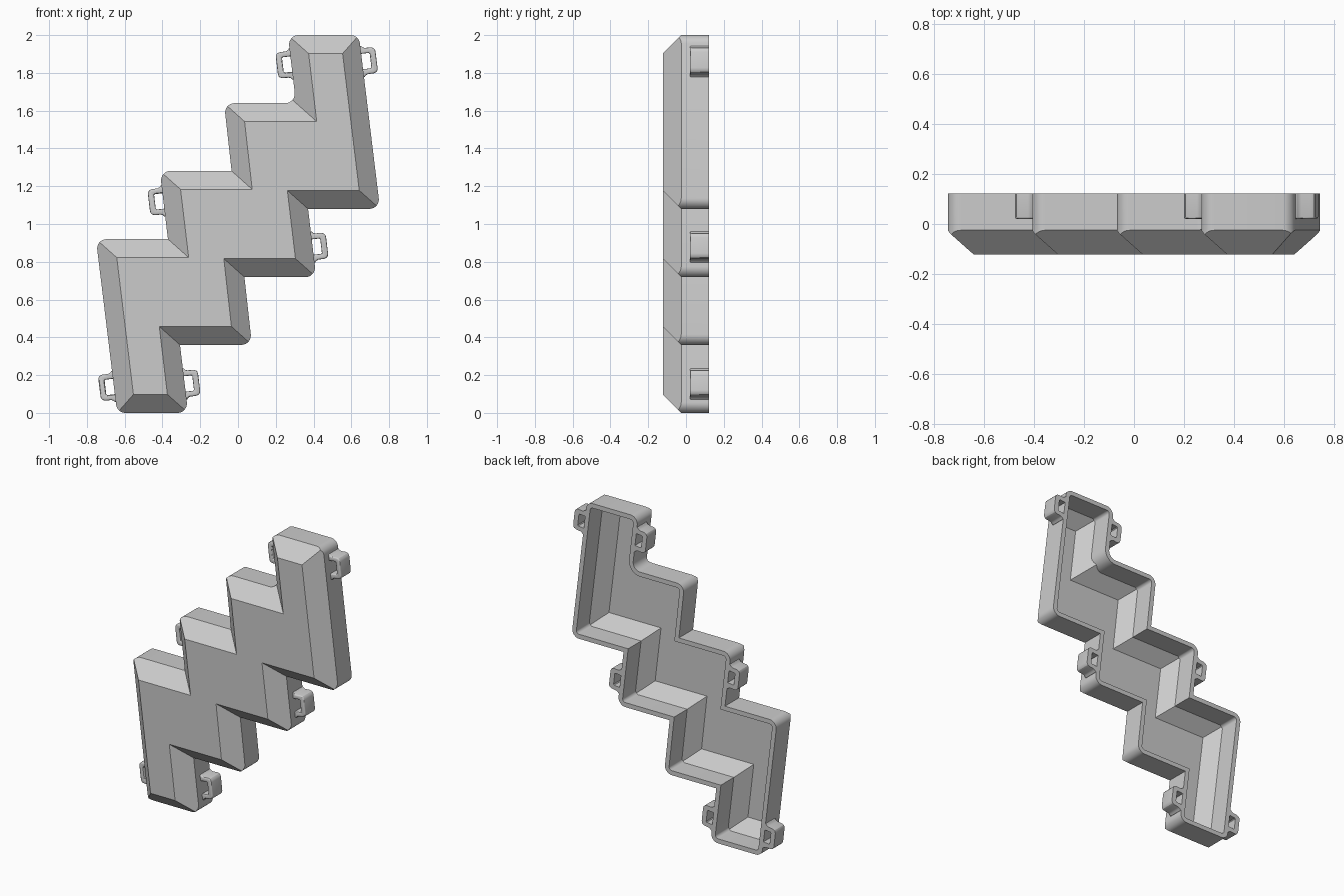
import bpy, bmesh, math
from mathutils import Vector

if "Cube" in bpy.data.objects:
    bpy.data.objects.remove(bpy.data.objects["Cube"])

BACK, SHOULDER, FRONT = 0.1225, -0.025, -0.1225
WALL, RADIUS = 0.03, 0.05

grey = bpy.data.materials.new("plain_grey")
grey.use_nodes = True
grey.diffuse_color = (0.6, 0.6, 0.6, 1)
grey.node_tree.nodes["Principled BSDF"].inputs["Base Color"].default_value = (0.6, 0.6, 0.6, 1)

# Half of the stepped outline in x, z; the other half is the same turned 180 degrees
half = [Vector(p) for p in ((-0.64, 0), (-0.752, 0.92), (-0.371, 0.92), (-0.414, 1.281),
                            (-0.034, 1.281), (-0.074, 1.64), (0.307, 1.64), (0.264, 2))]


def turned(p):
    return Vector((-p.x, 2 - p.y))


outline = half + [turned(p) for p in half]
COUNT = len(outline)
ROUNDED_NOTCH = 6


def inward(a, b):
    d = (b - a).normalized()
    return Vector((d.y, -d.x))


def corner(poly, i):
    """Point, the two inward normals, the mitre direction and whether it is convex."""
    p = poly[i]
    n1, n2 = inward(poly[i - 1], p), inward(p, poly[(i + 1) % COUNT])
    return p, n1, n2, (n1 + n2) / (1 + n1.dot(n2)), n1.cross(n2) < 0


def offset(poly, d):
    return [poly[i] + corner(poly, i)[3] * d for i in range(COUNT)]


def finish(bm, name):
    bmesh.ops.recalc_face_normals(bm, faces=bm.faces)
    mesh = bpy.data.meshes.new(name)
    bm.to_mesh(mesh)
    bm.free()
    mesh.materials.append(grey)
    obj = bpy.data.objects.new(name, mesh)
    bpy.context.collection.objects.link(obj)
    bpy.ops.object.select_all(action='DESELECT')
    obj.select_set(True)
    bpy.context.view_layer.objects.active = obj
    bpy.ops.object.shade_smooth_by_angle(angle=math.radians(30))
    return obj


def skin(bm, poly, shoulder, front, thickness):
    """Straight walls with rounded corners, a 45 degree chamfer and a flat front."""
    arcs = []
    for i in range(COUNT):
        p, n1, n2, mitre, convex = corner(poly, i)
        side = 1 if convex else -1
        r = RADIUS - side * thickness
        steps = 8 if convex or i == ROUNDED_NOTCH else 0
        centre = p + mitre * r * side
        arc = []
        for k in range(steps + 1):
            q, n = p, n1
            if steps:
                q = centre - n1.slerp(n2, k / steps) * r * side
                n = n1 if k <= steps / 2 else n2
            y = shoulder - n.dot(q - p)
            arc.append((bm.verts.new((q.x, BACK, q.y)), bm.verts.new((q.x, y, q.y))))
        arcs.append(arc)
    top = [bm.verts.new((p.x, front, p.y)) for p in offset(poly, shoulder - front)]
    ring = [pair for arc in arcs for pair in arc]
    for a, b in zip(ring, ring[1:] + ring[:1]):
        bm.faces.new((a[0], b[0], b[1], a[1]))
    for i in range(COUNT):
        j = (i + 1) % COUNT
        a, b = arcs[i], arcs[j]
        edge = [v[1] for v in a[len(a) // 2:]] + [v[1] for v in b[:len(b) // 2 + 1]]
        bm.faces.new(edge + [top[j], top[i]])
    bm.faces.new(top)
    return [pair[0] for pair in ring]


# Hollow stepped cover, open at the back
bm = bmesh.new()
outer = skin(bm, outline, SHOULDER, FRONT, 0)
inner = skin(bm, offset(outline, WALL), SHOULDER + WALL * (math.sqrt(2) - 1), FRONT + WALL, WALL)
for i in range(len(outer)):
    bm.faces.new((outer[i - 1], outer[i], inner[i], inner[i - 1]))
finish(bm, "stepped_cover")

# Handle-shaped lug outline: out from the wall, along the wall (upper half)
lug_outer = [(-0.012, 0.085), (0.004, 0.082), (0.012, 0.074), (0.022, 0.07), (0.055, 0.069),
             (0.068, 0.064), (0.075, 0.055), (0.077, 0.042)]
lug_inner = [(0.045, 0.036), (0.04, 0.041), (-0.012, 0.041)]


def lug(name, foot, along):
    out = Vector((-along.y, along.x))
    shape = lug_outer + [(u, -w) for u, w in reversed(lug_outer)]
    shape += [(u, -w) for u, w in reversed(lug_inner)] + lug_inner
    bm = bmesh.new()
    base = [bm.verts.new((p.x, BACK, p.y)) for p in (foot + out * u + along * w for u, w in shape)]
    face = bm.faces.new(base)
    made = bmesh.ops.extrude_face_region(bm, geom=[face], use_keep_orig=True)["geom"]
    moved = [v for v in made if isinstance(v, bmesh.types.BMVert)]
    for v in moved:
        v.co.y = 0.02
    rim = [e for e in bm.edges if all(v in moved for v in e.verts)]
    bmesh.ops.bevel(bm, geom=rim, offset=0.011, segments=3, profile=0.5,
                    affect='EDGES', clamp_overlap=True)
    finish(bm, name)


# Three lugs on the left-hand edges, each repeated on the opposite side
for name, a, b, z in (("lower", 0, 1, 0.14), ("middle", 2, 3, 1.122), ("upper", 6, 7, 1.847)):
    p, q = outline[a], outline[b]
    foot = p.lerp(q, (z - p.y) / (q.y - p.y))
    along = (q - p).normalized()
    lug(name + "_lug", foot, along)
    lug(name + "_opposite_lug", turned(foot), -along)
